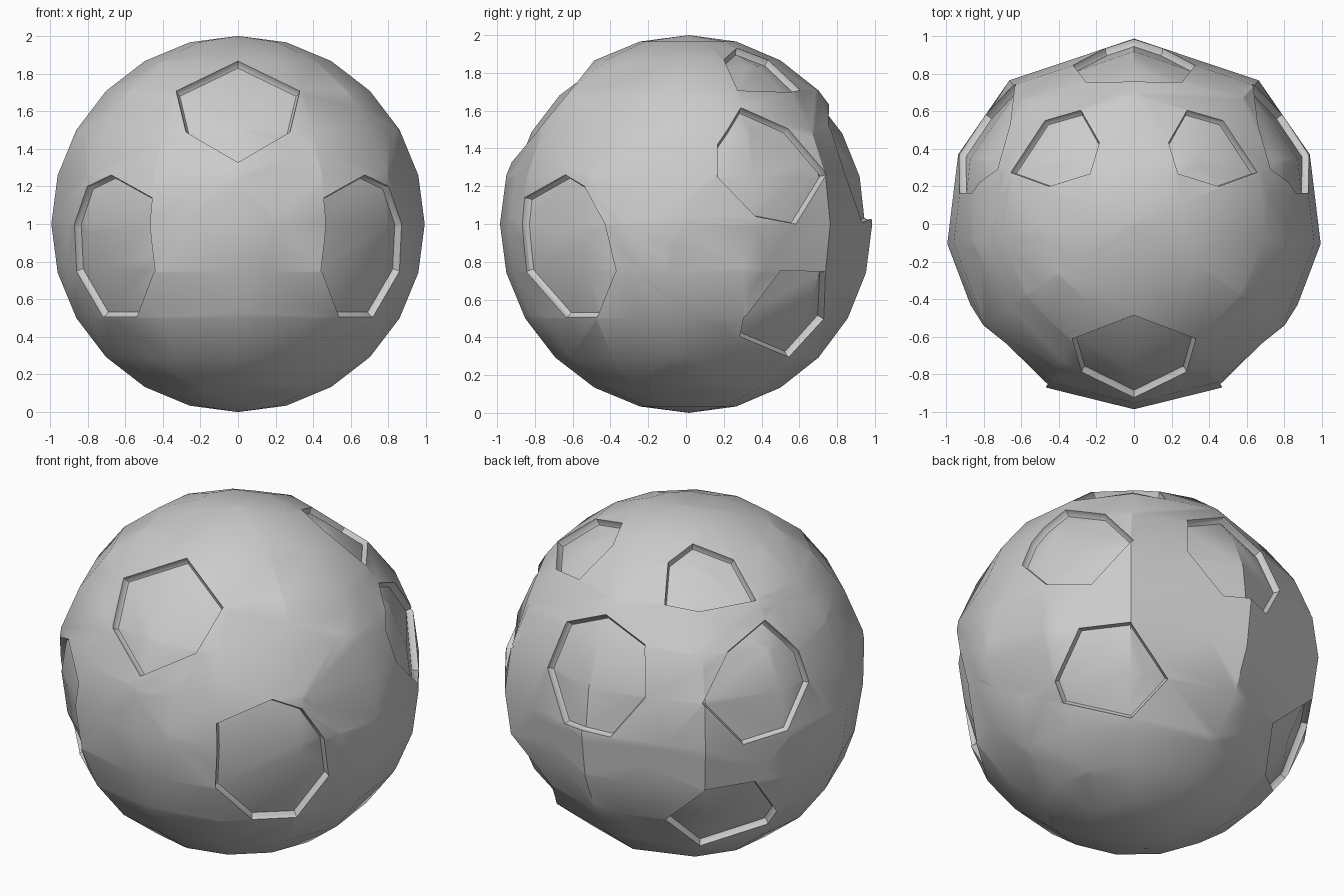
import bpy, bmesh, math
from mathutils import Vector

if "Cube" in bpy.data.objects:
    bpy.data.objects.remove(bpy.data.objects["Cube"])

SEG, RINGS, YOFF = 13, 12, 0.015
bm = bmesh.new()

# Low-poly ball: 13 segments, with the two rear columns merged on the centre line
dirs = []
for i in range(SEG):
    a = -math.pi / 2 + 2 * math.pi * i / SEG
    if i == SEG // 2 + 1:
        continue
    dirs.append((0.0 if i == SEG // 2 else math.cos(a), math.sin(a)))
top = bm.verts.new((0, YOFF, 1))
bottom = bm.verts.new((0, YOFF, -1))
rings = []
for k in range(1, RINGS):
    lat = math.pi / 2 - math.pi * k / RINGS
    rings.append([bm.verts.new((x * math.cos(lat), y * math.cos(lat) + YOFF, math.sin(lat)))
                  for x, y in dirs])
n = len(dirs)
for i in range(n):
    j = (i + 1) % n
    bm.faces.new((top, rings[0][i], rings[0][j]))
    bm.faces.new((bottom, rings[-1][j], rings[-1][i]))
    for r0, r1 in zip(rings, rings[1:]):
        bm.faces.new((r0[i], r1[i], r1[j], r0[j]))
bm.normal_update()


def sink(faces, centre, axis, scale, depth):
    """Extrude a patch inwards, tapering it slightly towards its centre."""
    res = bmesh.ops.extrude_face_region(bm, geom=faces)['geom']
    bmesh.ops.delete(bm, geom=faces, context='FACES')
    for v in [g for g in res if isinstance(g, bmesh.types.BMVert)]:
        d = v.co - centre
        h = d.dot(axis)
        v.co = centre + (d - axis * h) * scale + axis * (h - depth)
    return [g for g in res if isinstance(g, bmesh.types.BMFace)]


def panel(points):
    """Knife a convex outline into the ball and recess the area inside it."""
    pts = [Vector(p) for p in points]
    centre = sum(pts, Vector()) / len(pts)
    axis = (centre - Vector((0, YOFF, 0))).normalized()
    faces = [f for f in bm.faces if f.calc_center_median().dot(axis) > 0.3]
    for a, b in zip(pts, pts[1:] + pts[:1]):
        side = (b - a).cross(axis).normalized()
        if side.dot(centre - a) > 0:
            side.negate()
        geom = set(faces)
        for f in faces:
            geom.update(f.edges)
            geom.update(f.verts)
        res = bmesh.ops.bisect_plane(bm, geom=list(geom), dist=0.003,
                                     plane_co=a, plane_no=side)
        faces = [f for f in res['geom'] if isinstance(f, bmesh.types.BMFace)
                 and (f.calc_center_median() - a).dot(side) < 0]
    faces = sink(faces, centre, axis, 0.985, 0.02)
    sink(faces, centre, axis, 0.955, 0.014)


def mirrored(half):
    """Close a half outline (starting and/or ending at x = 0) across the middle."""
    return half + [(-x, y, z) for x, y, z in reversed(half) if x > 0]


# Centre panels: upper front and rear
panel(mirrored([(0, -.485, .866), (.33, -.61, .707), (.277, -.8, .5), (0, -.95, .35)]))
panel(mirrored([(0, .75, .63), (.258, .78, .53), (.325, .87, .27), (.153, .965, .02)]))

# Paired panels: front side, upper rear, rear side, lower rear
pairs = [
    [(.68, -.644, .26), (.80, -.537, .2), (.87, -.43, 0), (.867, -.378, -.25),
     (.72, -.473, -.495), (.537, -.633, -.495), (.455, -.856, -.25), (.468, -.865, .14)],
    [(.288, .61, .72), (.47, .552, .70), (.656, .275, .71), (.453, .2, .87),
     (.235, .27, .935), (.192, .44, .885)],
    [(.73, .293, .617), (.667, .543, .51), (.62, .739, .26), (.807, .59, .005),
     (.93, .367, .04), (.95, .176, .26), (.89, .18, .43)],
    [(.807, .50, -.247), (.624, .725, -.24), (.386, .739, -.514), (.458, .53, -.693),
     (.736, .28, -.59), (.80, .294, -.485)],
]
for outline in pairs:
    for s in (1, -1):
        panel([(s * x, y, z) for x, y, z in outline])

bmesh.ops.recalc_face_normals(bm, faces=bm.faces)
bmesh.ops.translate(bm, verts=bm.verts, vec=(0, 0, 1))

mesh = bpy.data.meshes.new("ball")
bm.to_mesh(mesh)
bm.free()
ball = bpy.data.objects.new("ball", mesh)
bpy.context.collection.objects.link(ball)
bpy.context.view_layer.objects.active = ball
ball.select_set(True)
bpy.ops.object.shade_smooth_by_angle(angle=math.radians(32))
